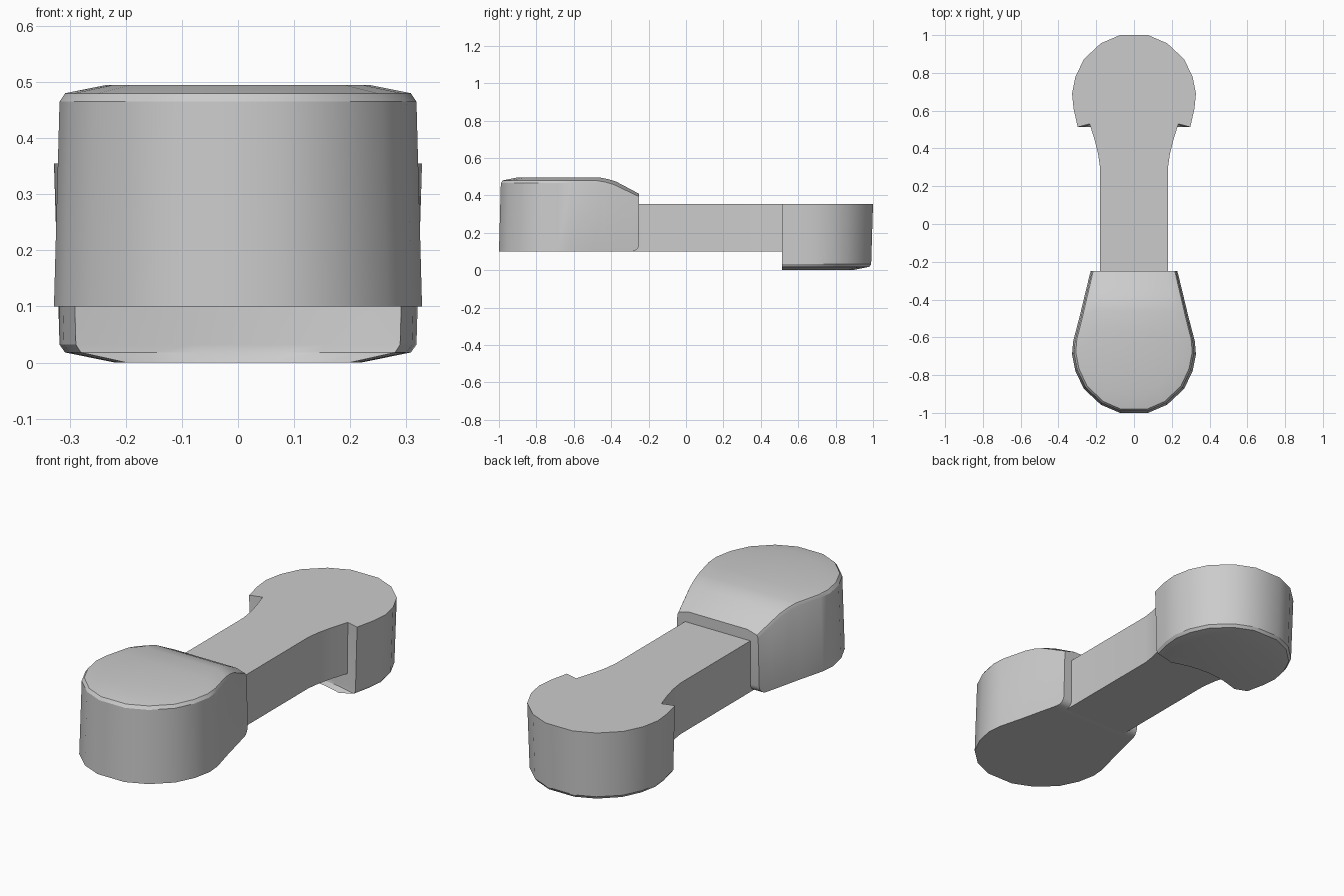
import bpy, bmesh, math

if "Cube" in bpy.data.objects:
    bpy.data.objects.remove(bpy.data.objects["Cube"])

# Right half of each plan outline, from the tip inwards
TIP = [(.074, 1), (.175, .957), (.265, .873), (.31, .78), (.328, .69)]
ARC = [(.235, .53), (.16, .547), (.08, .557), (0, .561)]


def mirrored(half):
    return half + [(-x, y) for x, y in reversed(half) if x > 0]


def drop(y):
    # downward sweep of the raised head towards the neck
    steps = [(-2, 0), (-.49, 0), (-.44, .008), (-.39, .022), (-.25, .087), (0, .087)]
    for (a, p), (b, q) in zip(steps, steps[1:]):
        if a <= y <= b:
            return p + (q - p) * (y - a) / (b - a)
    return 0


def finish(name, bm):
    bmesh.ops.recalc_face_normals(bm, faces=bm.faces)
    me = bpy.data.meshes.new(name)
    bm.to_mesh(me)
    bm.free()
    ob = bpy.data.objects.new(name, me)
    bpy.context.collection.objects.link(ob)
    bpy.ops.object.select_all(action='DESELECT')
    ob.select_set(True)
    bpy.context.view_layer.objects.active = ob
    bpy.ops.object.shade_smooth_by_angle(angle=math.radians(28))
    return ob


def loft(outline, rings, end, length, sweep=False, strips=False):
    # stack inset copies of an outline; the inner end stays on y = end
    bm = bmesh.new()
    n = len(outline)
    rows = []
    for k, (inset, z) in enumerate(rings):
        row = []
        for x, y in outline:
            py = end + (y - end) * (1 - inset / length)
            pz = z - (drop(y) if sweep and k else 0)
            row.append(bm.verts.new((x * (1 - inset / .33), py, pz)))
        rows.append(row)
    for a, b in zip(rows, rows[1:]):
        for i in range(n):
            j = (i + 1) % n
            bm.faces.new((a[i], a[j], b[j], b[i]))
    for row in (rows[0], rows[-1]):
        if strips:
            for i in range(n // 2 - 1):
                bm.faces.new((row[i], row[i + 1], row[n - 2 - i], row[n - 1 - i]))
        else:
            bm.faces.new(row)
    return bm


# Raised front head, teardrop plan with a swept top
side = [(.322, -.62), (.288, -.49), (.276, -.44), (.264, -.39), (.247, -.32), (.23, -.25)]
front = mirrored([(x, -y) for x, y in TIP] + side)
bm = loft(front, [(0, .1), (.01, .465), (.02, .48), (.095, .495)],
          -.25, .75, sweep=True, strips=True)
edge = [e for e in bm.edges
        if all(abs(v.co.y + .25) < 1e-4 and abs(v.co.z - .1) < 1e-4 for v in e.verts)]
bmesh.ops.bevel(bm, geom=edge, offset=.04, segments=4, profile=.5, affect='EDGES')
finish("front_head", bm)

# Lowered back head, round plan with a hollow inner face
back = mirrored(TIP + [(.32, .61), (.298, .513)] + ARC)
finish("back_head", loft(back, [(0, .355), (.01, .032), (.02, .018), (.11, 0)], .51, .49))

# Connecting neck flaring into the back head
neck = mirrored([(.18, -.29), (.18, .3), (.19, .37), (.207, .44)] + ARC)
finish("neck", loft(neck, [(0, .1), (0, .355)], 0, 1))
